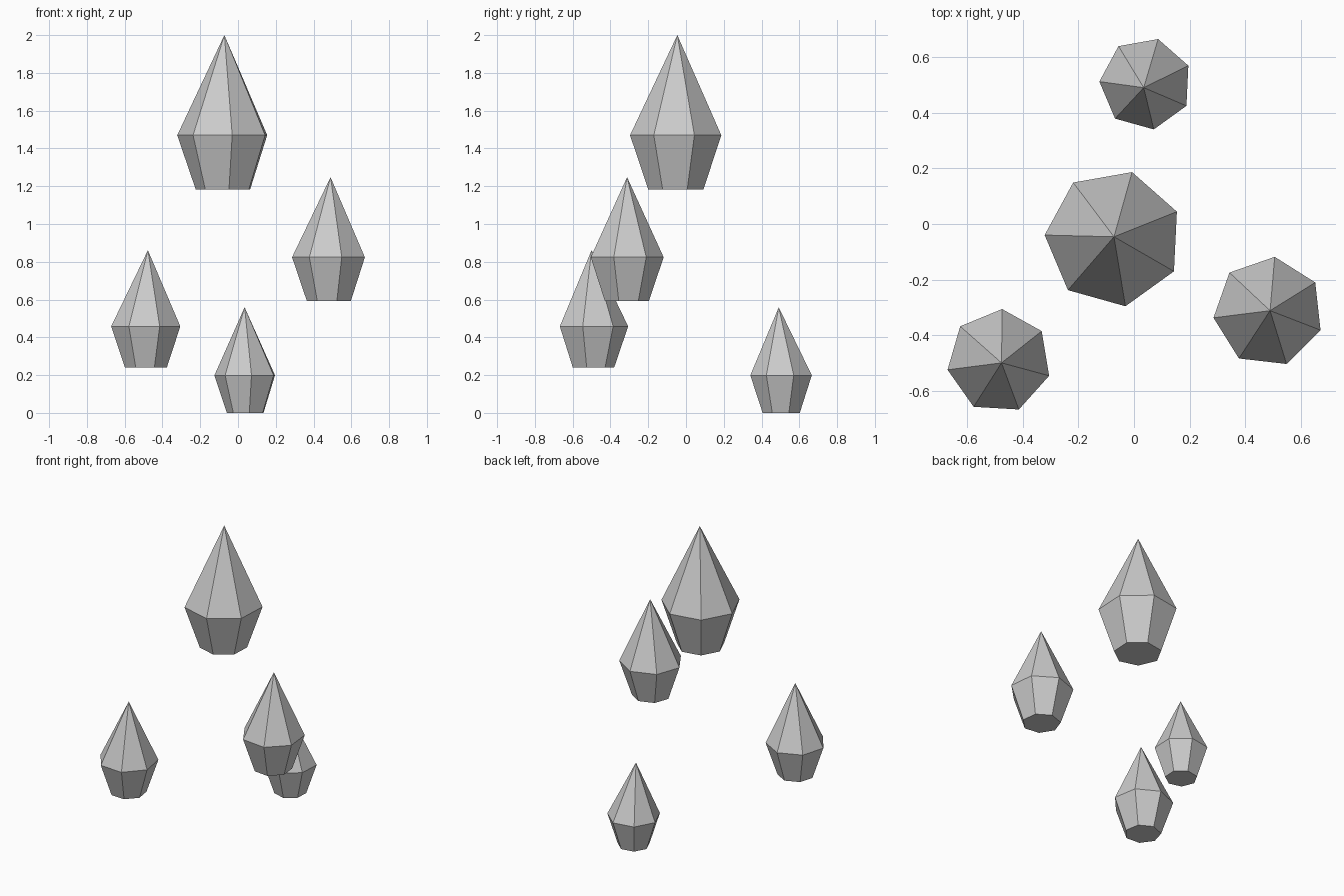
import bpy, bmesh
from math import cos, sin, radians

if "Cube" in bpy.data.objects:
    bpy.data.objects.remove(bpy.data.objects["Cube"])

SIDES = 7


def crystal(name, centre, tip, radius, turn, z_base, z_girdle, z_tip):
    """Seven-sided shard: flat base, wider girdle, slightly off-centre tip."""
    bm = bmesh.new()

    def ring(r, z):
        angles = [radians(turn + 360 * i / SIDES) for i in range(SIDES)]
        return [bm.verts.new((centre[0] + r * cos(a), centre[1] + r * sin(a), z))
                for a in angles]

    base = ring(radius * 0.605, z_base)
    girdle = ring(radius, z_girdle)
    apex = bm.verts.new((tip[0], tip[1], z_tip))
    bm.faces.new(base[::-1])
    for i in range(SIDES):
        j = (i + 1) % SIDES
        bm.faces.new((base[i], base[j], girdle[j], girdle[i]))
        bm.faces.new((girdle[i], girdle[j], apex))

    mesh = bpy.data.meshes.new(name)
    bm.to_mesh(mesh)
    bm.free()
    bpy.context.collection.objects.link(bpy.data.objects.new(name, mesh))


# Four floating shards, from highest to lowest
crystal("large_crystal", (-0.074, -0.052), (-0.072, -0.046), 0.248, 22.9, 1.183, 1.47, 2.0)
crystal("right_crystal", (0.484, -0.316), (0.49, -0.312), 0.199, 32.0, 0.593, 0.824, 1.248)
crystal("left_crystal", (-0.486, -0.494), (-0.477, -0.5), 0.188, 35.2, 0.24, 0.458, 0.861)
crystal("back_crystal", (0.042, 0.505), (0.035, 0.491), 0.167, 23.0, 0.0, 0.199, 0.559)
